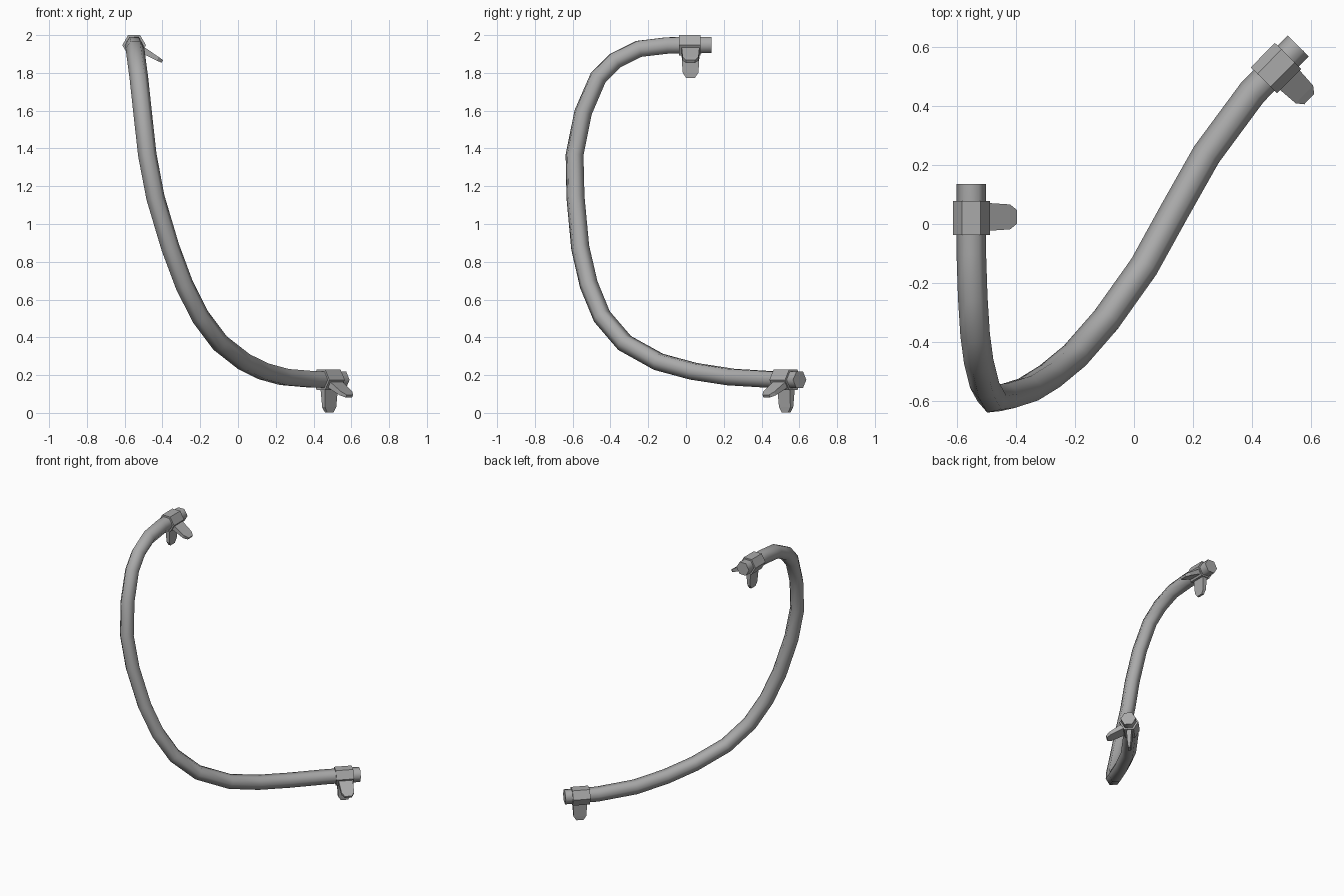
import bpy, bmesh, math
from mathutils import Vector, Matrix

cube = bpy.data.objects.get("Cube")
if cube:
    bpy.data.objects.remove(cube)

grey = bpy.data.materials.new("mid grey")
grey.use_nodes = True
GREY = (0.4, 0.4, 0.4, 1)
grey.diffuse_color = GREY
grey.node_tree.nodes["Principled BSDF"].inputs["Base Color"].default_value = GREY

UP = Vector((0, 0, 1))
SIDES = 6
PATH = [Vector(p) for p in (
    (-.55, .135, 1.948), (-.55, -.1, 1.945), (-.545, -.25, 1.927), (-.537, -.375, 1.865),
    (-.525, -.465, 1.775), (-.505, -.545, 1.59), (-.48, -.59, 1.365), (-.437, -.585, 1.14),
    (-.358, -.56, .875), (-.285, -.515, .68), (-.2, -.445, .51), (-.095, -.325, .37),
    (.033, -.145, .27), (.135, .04, .22), (.245, .235, .19), (.4, .445, .177), (.555, .602, .175))]


def finish(bm, name):
    bmesh.ops.recalc_face_normals(bm, faces=bm.faces)
    mesh = bpy.data.meshes.new(name)
    bm.to_mesh(mesh)
    bm.free()
    mesh.materials.append(grey)
    obj = bpy.data.objects.new(name, mesh)
    bpy.context.collection.objects.link(obj)
    return obj


def loft(name, rings):
    """Skin a list of equal rings and cap both ends."""
    bm = bmesh.new()
    loops = [[bm.verts.new(p) for p in ring] for ring in rings]
    n = len(loops[0])
    for a, b in zip(loops, loops[1:]):
        for i in range(n):
            j = (i + 1) % n
            bm.faces.new((a[i], a[j], b[j], b[i]))
    bm.faces.new(loops[0])
    bm.faces.new(loops[-1])
    return finish(bm, name)


def ring(centre, side, tangent, radius, roll=0):
    other = tangent.cross(side)
    return [centre + radius * (math.cos(a) * side + math.sin(a) * other)
            for a in (math.tau * i / SIDES + roll for i in range(SIDES))]


def hose():
    last = len(PATH) - 1
    tangents = []
    for i in range(last + 1):
        before = (PATH[i] - PATH[i - 1]).normalized() if i else Vector()
        after = (PATH[i + 1] - PATH[i]).normalized() if i < last else Vector()
        tangents.append((before + after).normalized())
    # carry the section along the path without twisting
    sides = [tangents[0].cross(UP).normalized()]
    for a, b in zip(tangents, tangents[1:]):
        sides.append(a.rotation_difference(b) @ sides[-1])
    # spread the small leftover roll so both ends have a flat on top
    level = tangents[-1].cross(UP).normalized()
    error = math.atan2(level.dot(tangents[-1].cross(sides[-1])), level.dot(sides[-1]))
    step = math.tau / SIDES
    error -= step * round(error / step)
    return loft("hose", [ring(p, s, t, 0.05, error * i / last)
                         for i, (p, s, t) in enumerate(zip(PATH, sides, tangents))])


def clamp(prefix, centre, direction):
    d = direction.normalized()
    side = d.cross(UP).normalized()
    loft(prefix + "_clamp_collar",
         [ring(centre + d * y, side, d, 0.0625) for y in (-.058, .058)])
    # two tapered tabs on neighbouring flats of the collar
    for tab, angle in (("lower", -90), ("side", -30)):
        a = math.radians(angle)
        out = math.cos(a) * side + math.sin(a) * UP
        flat = d.cross(out)
        rings = []
        for reach, half_width, half_thick in ((.04, .048, .018), (.145, .042, .011), (.173, .024, .008)):
            c = centre + out * reach + d * 0.004
            rings.append([c + d * half_width * u + flat * half_thick * v
                          for u, v in ((-1, -1), (1, -1), (1, 1), (-1, 1))])
        loft(prefix + "_clamp_" + tab + "_tab", rings)


tube = hose()
bpy.ops.object.select_all(action="DESELECT")
tube.select_set(True)
bpy.context.view_layer.objects.active = tube
bpy.ops.object.shade_smooth_by_angle(angle=math.radians(65))

clamp("upper", Vector((-.55, .02, 1.947)), Vector((0, 1, 0)))
clamp("lower", Vector((.48, .527, .175)), Vector((.7, .71, 0)))
